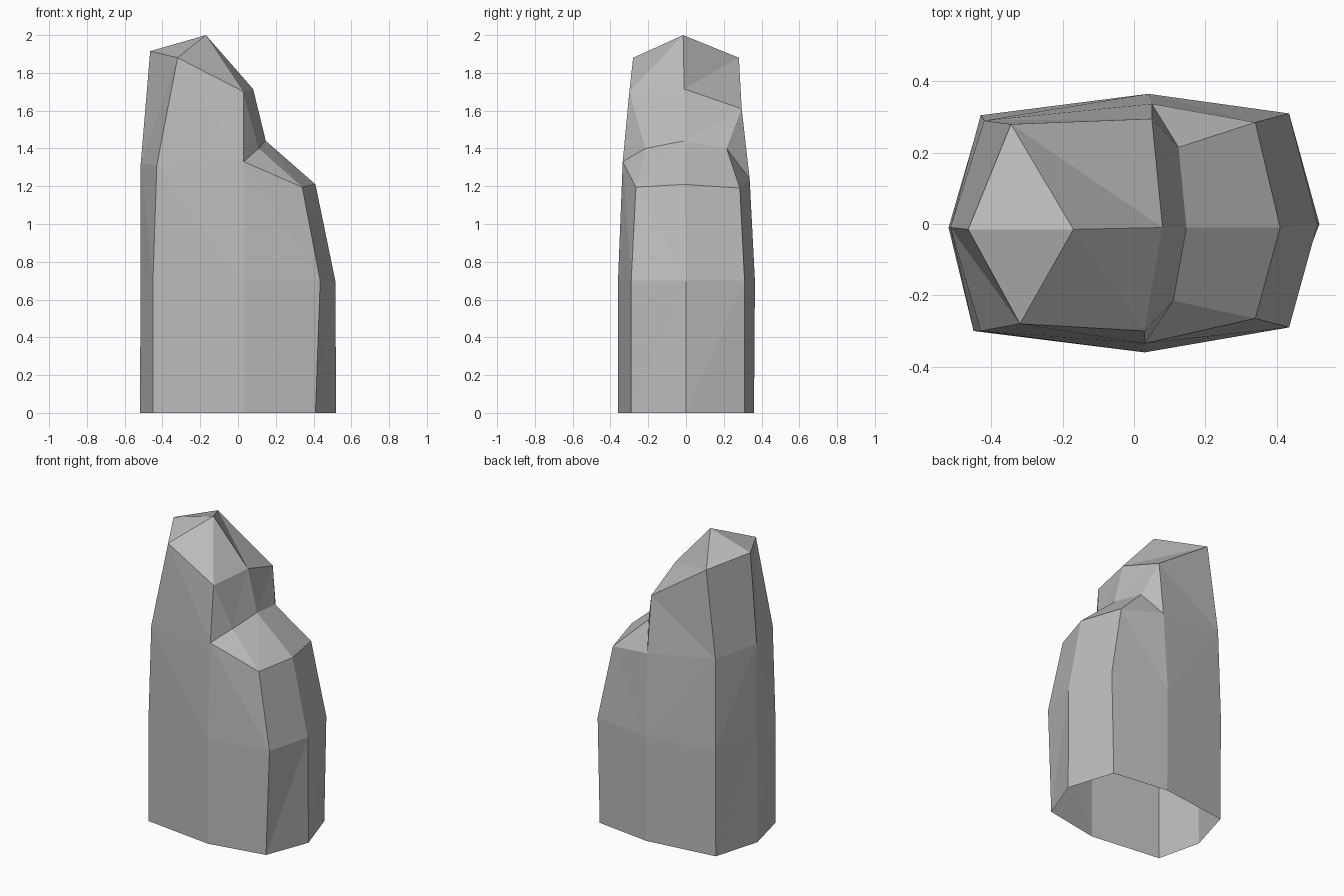
import bpy
import bmesh

default_cube = bpy.data.objects.get("Cube")
if default_cube:
    bpy.data.objects.remove(default_cube, do_unlink=True)

# Single stone colour
stone = bpy.data.materials.new("grey stone")
stone.use_nodes = True
colour = (0.5, 0.5, 0.5, 1)
stone.diffuse_color = colour
stone.node_tree.nodes["Principled BSDF"].inputs["Base Color"].default_value = colour

bm = bmesh.new()


def ring(*points):
    """Add one level of the rock and return its corners in order."""
    return [bm.verts.new(p) for p in points]


def facet(*corners):
    bm.faces.new(corners)


def quad(a, b, c, d):
    """Quad split along its a-c diagonal."""
    facet(a, b, c)
    facet(a, c, d)


# Ground ring and waist ring: west, southwest, south, ... northwest
ground = ring((-.52, -.01, 0), (-.45, -.3, 0), (.03, -.36, 0), (.41, -.29, 0),
              (.52, 0, 0), (.42, .31, 0), (.04, .36, 0), (-.43, .3, 0))
waist = ring((-.515, -.01, .7), (-.45, -.3, .7), (.03, -.36, .7), (.435, -.29, .7),
             (.515, 0, .7), (.435, .31, .7), (.04, .365, .7), (-.43, .305, .7))

# Chest ring: the tall side continues up, the other side ends in a shoulder
chest = ring((-.515, -.01, 1.32), (-.43, -.3, 1.31), (.03, -.335, 1.33), (.34, -.265, 1.195),
             (.41, -.01, 1.21), (.34, .285, 1.19), (.05, .337, 1.24), (-.42, .29, 1.31))

# Inner edge of the shoulder, rim of the peak and the peak itself
ledge_s, ledge_e, ledge_n = ring((.11, -.215, 1.4), (.147, -.01, 1.44), (.125, .215, 1.4))
rim_w, rim_sw, rim_s, rim_e, rim_n, rim_nw = ring(
    (-.465, -.015, 1.915), (-.32, -.28, 1.88), (.03, -.3, 1.7),
    (.08, -.01, 1.715), (.05, .295, 1.61), (-.345, .28, 1.88))
peak, = ring((-.17, -.015, 2))
west, southwest, south, southeast, east, northeast, north, northwest = chest

# Lower walls, the base stays open
for i in range(len(ground)):
    j = (i + 1) % len(ground)
    quad(ground[i], ground[j], waist[j], waist[i])
    if chest[i] in (southwest, south, north, northwest):
        # diagonals that lean the other way
        if chest[i] in (southwest, south):
            quad(waist[j], chest[j], chest[i], waist[i])
        else:
            quad(waist[i], waist[j], chest[j], chest[i])
    else:
        quad(waist[j], chest[j], chest[i], waist[i])

# Sloping shoulder
facet(south, southeast, ledge_s)
quad(southeast, east, ledge_e, ledge_s)
quad(east, northeast, ledge_n, ledge_e)
facet(northeast, north, ledge_n)

# Step between shoulder and peak
facet(south, ledge_s, rim_s)
quad(ledge_s, ledge_e, rim_e, rim_s)
quad(ledge_e, ledge_n, rim_n, rim_e)
facet(ledge_n, north, rim_n)

# Upper walls of the tall side
quad(south, rim_s, rim_sw, southwest)
quad(rim_sw, southwest, west, rim_w)
quad(west, rim_w, rim_nw, northwest)
quad(rim_n, north, northwest, rim_nw)

# Cap
facet(peak, rim_w, rim_sw)
facet(peak, rim_sw, rim_s)
facet(peak, rim_s, rim_e)
facet(peak, rim_e, rim_nw)
facet(rim_e, rim_n, rim_nw)
facet(peak, rim_nw, rim_w)

bmesh.ops.recalc_face_normals(bm, faces=bm.faces)
mesh = bpy.data.meshes.new("rock")
bm.to_mesh(mesh)
bm.free()
mesh.materials.append(stone)
rock = bpy.data.objects.new("rock", mesh)
bpy.context.collection.objects.link(rock)
